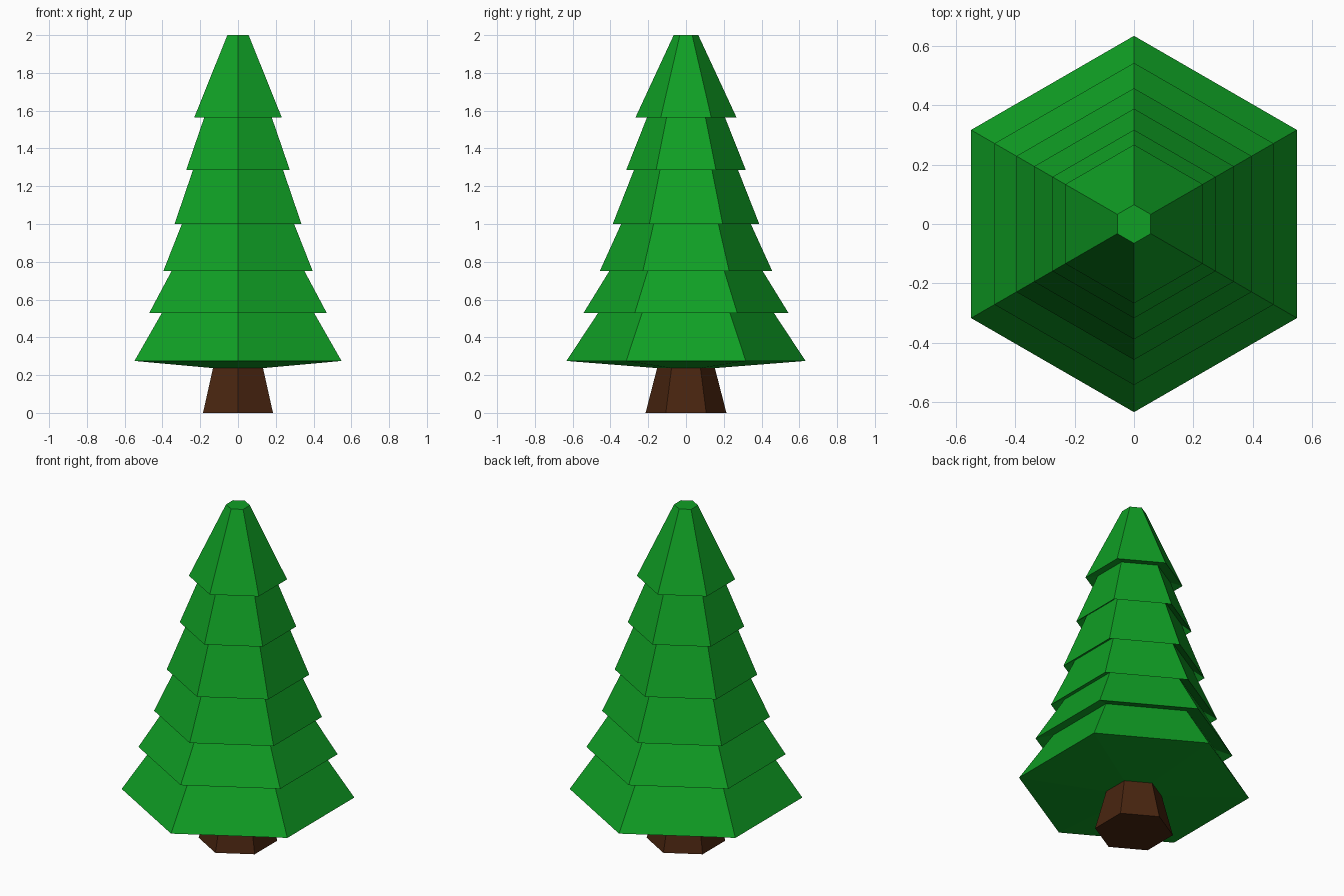
import bpy
import bmesh
from math import cos, sin, pi

cube = bpy.data.objects.get("Cube")
if cube:
    bpy.data.objects.remove(cube, do_unlink=True)

SIDES = 6


def make_material(name, color):
    mat = bpy.data.materials.new(name)
    mat.use_nodes = True
    mat.diffuse_color = color
    mat.node_tree.nodes["Principled BSDF"].inputs["Base Color"].default_value = color
    return mat


def lathe(name, profile, mat, cap_bottom=False, cap_top=False):
    """Six-sided turned shape from (radius, height) points, listed bottom to top."""
    bm = bmesh.new()
    rings = []
    for r, z in profile:
        angles = [pi / 2 + 2 * pi * k / SIDES for k in range(SIDES)]
        rings.append([bm.verts.new((r * cos(a), r * sin(a), z)) for a in angles])
    for low, high in zip(rings, rings[1:]):
        for k in range(SIDES):
            n = (k + 1) % SIDES
            bm.faces.new((low[k], low[n], high[n], high[k]))
    if cap_bottom:
        bm.faces.new(rings[0][::-1])
    if cap_top:
        bm.faces.new(rings[-1])
    mesh = bpy.data.meshes.new(name)
    bm.to_mesh(mesh)
    bm.free()
    mesh.materials.append(mat)
    obj = bpy.data.objects.new(name, mesh)
    bpy.context.collection.objects.link(obj)
    return obj


green = make_material("needle green", (0.005, 0.35, 0.018, 1))
brown = make_material("bark brown", (0.065, 0.018, 0.005, 1))

# Trunk, flaring towards the ground
trunk_top = (0.153, 0.237)
lathe("trunk", [(0.214, 0), trunk_top], brown, cap_bottom=True)

# Branch tiers: rim radius, rim height, radius and height where the tier ends
tiers = [
    (0.633, 0.275, 0.445, 0.56),
    (0.542, 0.53, 0.382, 0.79),
    (0.457, 0.75, 0.325, 1.04),
    (0.388, 1.0, 0.26, 1.325),
    (0.317, 1.285, 0.2, 1.58),
    (0.267, 1.565, 0.065, 2.0),
]
inner = trunk_top
for i, (rim, z, end_r, end_z) in enumerate(tiers):
    # Underside runs from the tier below out to the rim, then up the slope
    lathe(f"branch_tier_{i + 1}", [inner, (rim, z), (end_r, end_z)], green,
          cap_top=i == len(tiers) - 1)
    inner = (end_r, end_z)
